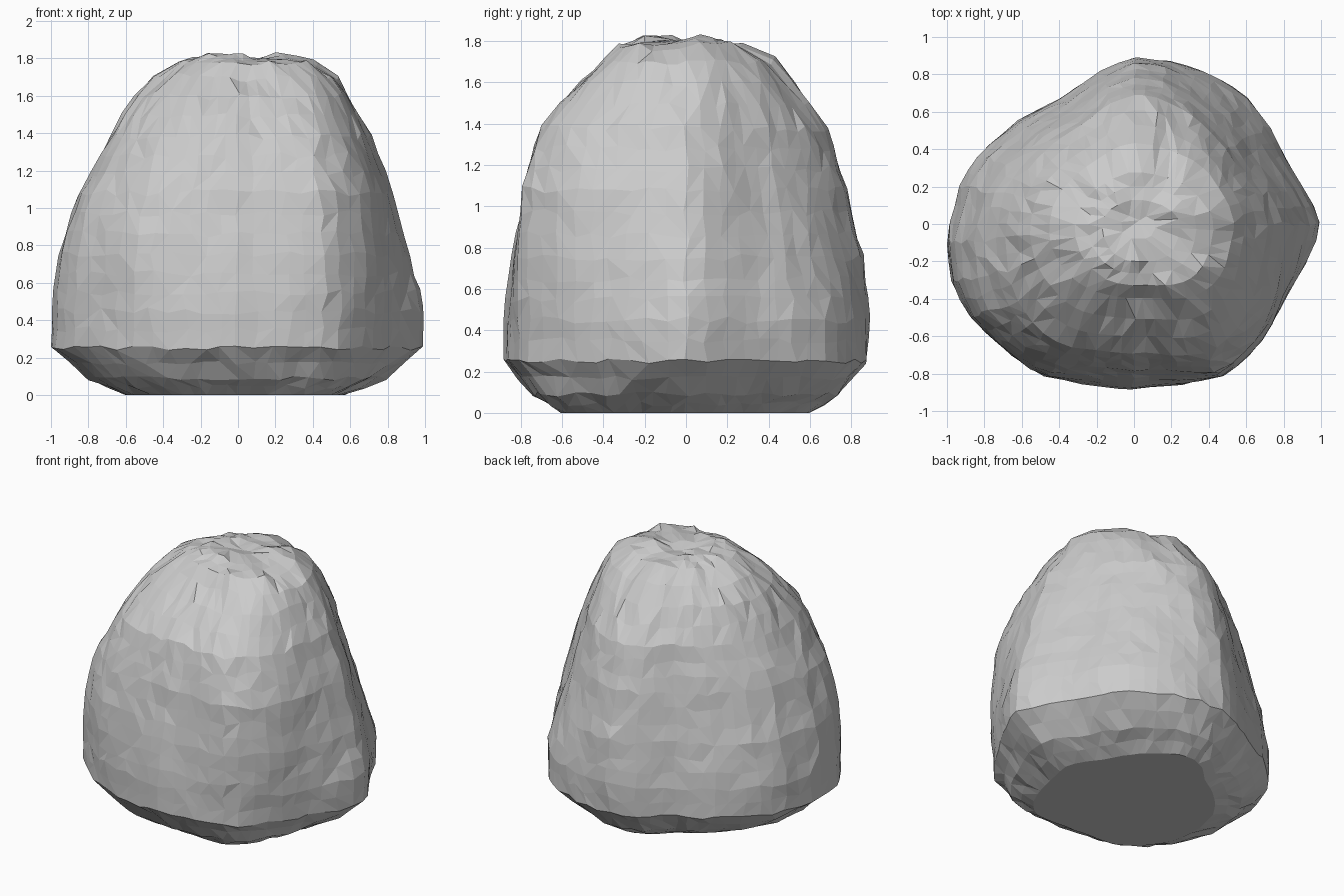
import bpy, bmesh, math, random
from mathutils import Vector, noise

cube = bpy.data.objects.get("Cube")
if cube:
    bpy.data.objects.remove(cube, do_unlink=True)
random.seed(4)

# Widest plan outline, anticlockwise from the +x tip
OUTLINE = [(1, .03), (.92, .18), (.81, .34), (.73, .53), (.59, .7), (.4, .81), (.2, .88),
           (0, .89), (-.2, .82), (-.38, .68), (-.6, .57), (-.8, .4), (-.93, .2), (-1, -.08),
           (-.97, -.3), (-.88, -.48), (-.7, -.66), (-.5, -.8), (-.25, -.85), (0, -.89),
           (.25, -.86), (.5, -.79), (.66, -.63), (.81, -.41), (.93, -.21), (1, -.05)]
# Height, then reach toward -x, +x, -y, +y
PROFILE = [(0, .6, .57, .6, .6), (.09, .81, .79, .74, .74), (.25, 1, .99, .89, .88),
           (.45, 1, .995, .89, .885), (.75, .95, .925, .85, .855), (1.08, .85, .83, .78, .785),
           (1.38, .69, .71, .69, .69), (1.6, .56, .595, .51, .525), (1.7, .46, .53, .4, .43),
           (1.78, .32, .42, .33, .28), (1.815, .17, .25, .2, .13), (1.79, .07, .12, .08, .05)]
# Swell of each diagonal (x side, y side): amount, then heights of rise and fade
SHOULDERS = {(True, True): (-.08, .4, 1, 1.3, 1.7), (False, True): (-.04, .4, 1, 1.7, 1.9),
             (False, False): (.08, .4, .9, 1.4, 1.7), (True, False): (.16, .4, 1.1, 1.75, 2.2)}
AROUND = 60
STEPS = [2, 2, 2, 3, 3, 3, 2, 1, 1, 2, 1]


def outline_radius(angle):
    """Distance from the axis to the plan outline along an angle."""
    d = Vector((math.cos(angle), math.sin(angle)))
    for a, b in zip(OUTLINE, OUTLINE[1:] + OUTLINE[:1]):
        a, b = Vector(a), Vector(b)
        e = b - a
        den = d.x * e.y - d.y * e.x
        if abs(den) < 1e-9:
            continue
        r = (a.x * e.y - a.y * e.x) / den
        t = (a.x * d.y - a.y * d.x) / den
        if r > 0 and -1e-6 <= t <= 1 + 1e-6:
            return r
    return .9


def ramp(value, start, end):
    return min(1, max(0, (value - start) / (end - start)))


def rock_point(level, angle):
    z, left, right, front, back = level
    c, s = math.cos(angle), math.sin(angle)
    # The plan loses its corners a little toward the crown
    ellipse = 1 / math.hypot(c, s / .89)
    round_off = ramp(z, .9, 1.8) * .6
    r = outline_radius(angle) * (1 - round_off) + ellipse * round_off
    # Full or lean shoulders on the diagonals
    amount, rise, full, fade, end = SHOULDERS[c > 0, s > 0]
    weight = ramp(z, rise, full) * (1 - ramp(z, fade, end)) + 1 - ramp(z, 0, .2)
    r *= 1 + amount * weight * math.sin(2 * angle) ** 2
    x = r * c * (right if c > 0 else left)
    y = r * s * (back if s > 0 else front) / .89
    p = Vector((x, y, z))
    # Long vertical flutes plus small chips
    flute = noise.noise(Vector((x * 3.5, y * 3.5, z * 1.1 + 7)))
    chip = noise.noise(p * 6)
    swell = 1 + ramp(z, 0, .25) * (.02 * flute + .012 * chip)
    p.x *= swell
    p.y *= swell
    # Lumpy crown, uneven lower rim
    crown = ramp(z, 1.45, 1.75)
    p.z += crown * (.04 * noise.noise(Vector((x * 4, y * 4, 2)))
                    + .03 * noise.noise(Vector((x * 9, y * 9, 5))))
    if z > 0:
        jitter = .02 * (1 - .6 * crown)
        p.z += random.uniform(-jitter, jitter) * (.6 if z < .3 else 1)
    return p


# Expand the profile into rings
levels = []
for a, b, n in zip(PROFILE, PROFILE[1:], STEPS):
    levels += [[u + (v - u) * i / n for u, v in zip(a, b)] for i in range(n)]
levels.append(PROFILE[-1])

bm = bmesh.new()
rings = []
for level in levels:
    ring = []
    for i in range(AROUND):
        angle = math.tau * (i + random.uniform(-.2, .2)) / AROUND
        ring.append(bm.verts.new(rock_point(level, angle)))
    rings.append(ring)

# Skin the rings with irregular facets
for low, high in zip(rings, rings[1:]):
    for i in range(AROUND):
        j = (i + 1) % AROUND
        a, b, c, d = low[i], low[j], high[j], high[i]
        if random.random() < .5:
            bm.faces.new((a, b, c))
            bm.faces.new((a, c, d))
        else:
            bm.faces.new((a, b, d))
            bm.faces.new((b, c, d))

# Flat underside and closed crown
bm.faces.new(reversed(rings[0]))
tip = bm.verts.new((.03, .02, 1.78))
for i in range(AROUND):
    bm.faces.new((rings[-1][i], rings[-1][(i + 1) % AROUND], tip))

# Merge the crowded facets near the crown
crowded = [v for v in bm.verts if v.co.z > 1.7]
bmesh.ops.remove_doubles(bm, verts=crowded, dist=.04)
bmesh.ops.recalc_face_normals(bm, faces=bm.faces)

mesh = bpy.data.meshes.new("boulder")
bm.to_mesh(mesh)
bm.free()
boulder = bpy.data.objects.new("boulder", mesh)
bpy.context.collection.objects.link(boulder)

stone = bpy.data.materials.new("grey stone")
stone.use_nodes = True
colour = (.6, .6, .6, 1)
stone.diffuse_color = colour
stone.node_tree.nodes["Principled BSDF"].inputs["Base Color"].default_value = colour
mesh.materials.append(stone)
